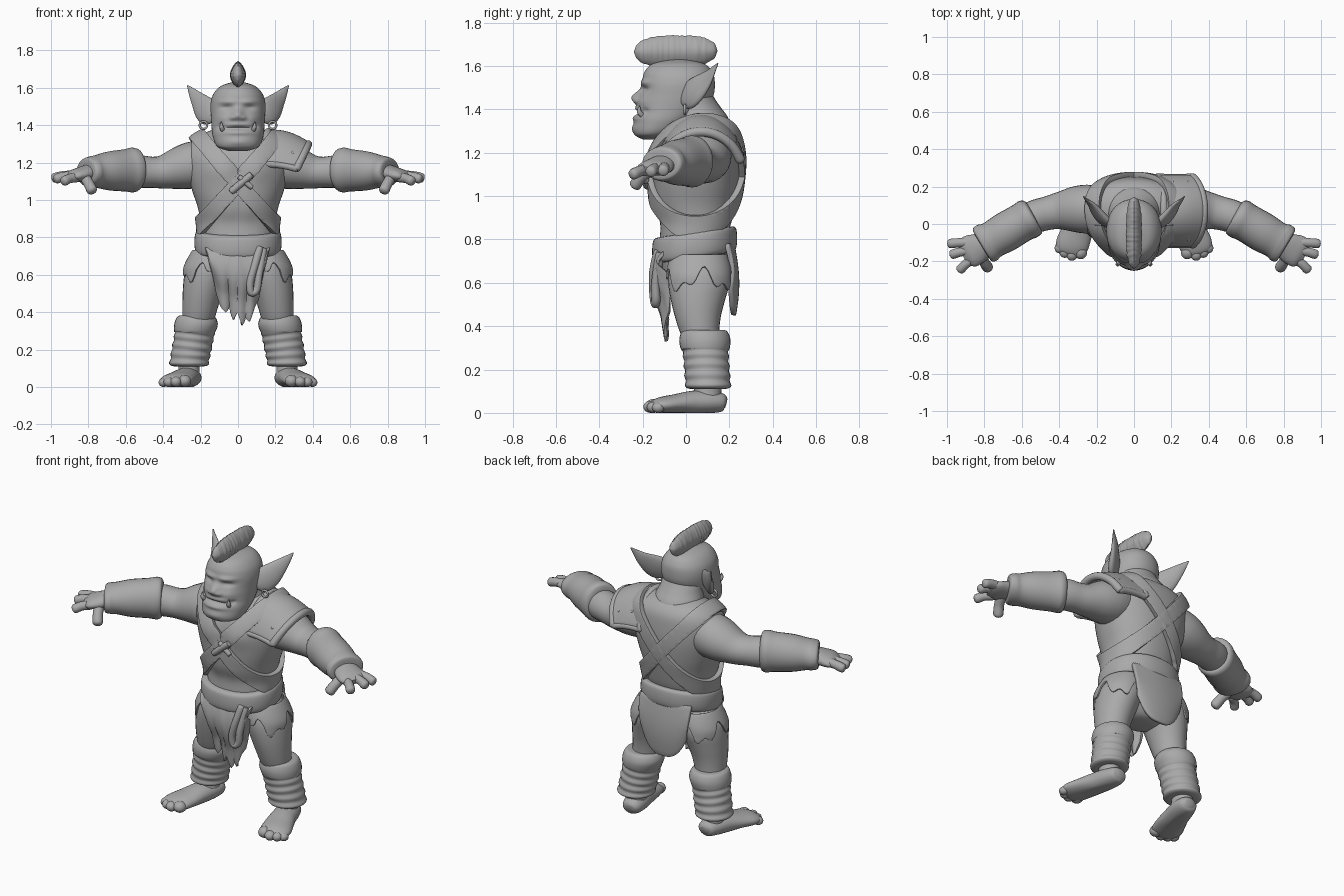
import bpy, bmesh, math, random
from mathutils import Vector, Euler, Matrix

if "Cube" in bpy.data.objects:
    bpy.data.objects.remove(bpy.data.objects["Cube"])

random.seed(4)
grey = bpy.data.materials.new("clay_grey")
grey.diffuse_color = (0.4, 0.4, 0.4, 1)
grey.use_nodes = True
grey.node_tree.nodes["Principled BSDF"].inputs["Base Color"].default_value = grey.diffuse_color
Z = Vector((0, 0, 1))


def finish(name, bm, mirror=False, thick=0.0, offset=0.0):
    """Turn a bmesh into a smooth object, optionally thickened and mirrored."""
    bmesh.ops.recalc_face_normals(bm, faces=bm.faces)
    me = bpy.data.meshes.new(name)
    bm.to_mesh(me)
    bm.free()
    me.materials.append(grey)
    me.polygons.foreach_set("use_smooth", [True] * len(me.polygons))
    me.set_sharp_from_angle(angle=math.radians(50))
    ob = bpy.data.objects.new(name, me)
    bpy.context.collection.objects.link(ob)
    if thick:
        m = ob.modifiers.new("thickness", 'SOLIDIFY')
        m.thickness, m.offset = thick, offset
        b = ob.modifiers.new("soft_edge", 'BEVEL')
        b.width, b.segments = thick * 0.4, 2
        b.limit_method, b.angle_limit = 'ANGLE', math.radians(50)
    if mirror:
        ob.modifiers.new("mirror", 'MIRROR').use_mirror_merge = False
    return ob


def spline(rows, sub):
    """Catmull-Rom interpolation of rows of numbers."""
    rows = [Vector(r) for r in rows]
    out = []
    for i in range(len(rows) - 1):
        a, b, c, d = rows[max(i - 1, 0)], rows[i], rows[i + 1], rows[min(i + 2, len(rows) - 1)]
        for k in range(sub):
            t = k / sub
            out.append(0.5 * (2 * b + (c - a) * t + (2 * a - 5 * b + 4 * c - d) * t * t
                              + (3 * b - a - 3 * c + d) * t ** 3))
    return out + [rows[-1]]


def loft(name, secs, ref=Z, axis=None, n=28, sub=4, p=2.0, mirror=False, tweak=None):
    """Skin rings (x, y, z, radius along ref, radius across) along a smooth path."""
    bm = bmesh.new()
    pts = spline(secs, sub)
    rings = []
    for i, s in enumerate(pts):
        d = pts[min(i + 1, len(pts) - 1)] - pts[max(i - 1, 0)]
        t = axis or Vector(d[:3]).normalized()
        r = Vector(ref)
        u = (r - t * r.dot(t)).normalized()
        v = t.cross(u)
        ring = []
        for k in range(n):
            a = 2 * math.pi * k / n
            ca, sa = math.cos(a), math.sin(a)
            co = (Vector(s[:3]) + u * max(s[3], .002) * math.copysign(abs(ca) ** (2 / p), ca)
                  + v * max(s[4], .002) * math.copysign(abs(sa) ** (2 / p), sa))
            ring.append(bm.verts.new(tweak(co) if tweak else co))
        rings.append(ring)
    for a, b in zip(rings, rings[1:]):
        for k in range(n):
            bm.faces.new((a[k], a[(k + 1) % n], b[(k + 1) % n], b[k]))
    bm.faces.new(rings[0])
    bm.faces.new(rings[-1])
    return finish(name, bm, mirror)


def column(name, secs, x=0.0, **kw):
    """Upright loft from (z, y, half width, half depth)."""
    return loft(name, [(x, y, z, a, b) for z, y, a, b in secs], ref=(1, 0, 0), axis=Z, **kw)


def tube(name, path, r, **kw):
    """Rounded-end tube through points."""
    d0 = (Vector(path[0]) - Vector(path[1])).normalized() * r * .5
    d1 = (Vector(path[-1]) - Vector(path[-2])).normalized() * r * .5
    rows = [(*(Vector(path[0]) + d0), r * .4, r * .4)] + [(*q, r, r) for q in path]
    rows.append((*(Vector(path[-1]) + d1), r * .4, r * .4))
    return loft(name, rows, n=14, **kw)


def blob(name, loc, rad, rot=(0, 0, 0), mirror=False):
    bm = bmesh.new()
    bmesh.ops.create_uvsphere(bm, u_segments=20, v_segments=12, radius=1)
    ob = finish(name, bm, mirror)
    ob.data.transform(Matrix.Translation(loc) @ Euler(rot).to_matrix().to_4x4()
                      @ Matrix.Diagonal((*rad, 1)))


def sheet(name, nu, nv, f, thick, mirror=False, closed=False):
    """Thickened grid surface f(u, v), u and v in 0..1."""
    bm = bmesh.new()
    g = [[bm.verts.new(f(i / nu, j / nv)) for j in range(nv + 1)]
         for i in range(nu if closed else nu + 1)]
    for i in range(nu):
        a, b = g[i], g[(i + 1) % len(g)]
        for j in range(nv):
            bm.faces.new((a[j], b[j], b[j + 1], a[j + 1]))
    return finish(name, bm, mirror, thick)


def bumps(items, front=-.04):
    """Sculpt symmetric soft bumps (x, z, width, height, depth) into the front."""
    def f(c):
        w = min(1, max(0, (front - c.y) / .06))
        dy = sum(h * math.exp(-((abs(c.x) - x) / a) ** 2 - ((c.z - z) / b) ** 2) for x, z, a, b, h in items)
        return Vector((c.x, c.y - dy * w, c.z))
    return f


# Torso with sculpted chest, and neck
torso = column("torso", [(.74, .04, .19, .165), (.81, .035, .195, .155), (.88, .045, .2, .165),
                         (.96, .042, .215, .185), (1.05, .045, .245, .198), (1.15, .052, .272, .2),
                         (1.24, .06, .28, .188), (1.31, .075, .25, .16), (1.355, .085, .185, .115),
                         (1.38, .08, .12, .07)], p=2.2, n=56, sub=5,
               tweak=bumps([(.1, 1.17, .08, .07, .02), (0, 1.16, .025, .1, -.012), (.05, .93, .03, .05, .006)]))
column("neck", [(1.28, .075, .16, .14), (1.36, .065, .14, .13), (1.41, .04, .125, .12), (1.46, .015, .12, .112),
                (1.52, 0, .1, .1)])

# Crossed chest straps, cut as slanted bands from the torso surface
for side, name in ((1, "strap_from_right_shoulder"), (-1, "strap_from_left_shoulder")):
    bm = bmesh.new()
    bm.from_mesh(torso.data)
    nrm = Vector((.76 * side, 0, .65))
    for s in (1, -1):
        bmesh.ops.bisect_plane(bm, geom=bm.verts[:] + bm.edges[:] + bm.faces[:],
                               plane_co=Vector((0, 0, 1.09)) + nrm * .04 * s,
                               plane_no=nrm * s, clear_outer=True)
    finish(name, bm, thick=.027, offset=1.0)
tube("buckle_bar", [(-.03, -.18, 1.05), (.065, -.19, 1.13)], .018)
tube("buckle_pin", [(.01, -.185, 1.12), (.07, -.185, 1.07)], .014)

# Shoulder pad with rims and rivets
def pad(u, v):
    a = math.radians(22 + 136 * v)
    rz = .272 - .065 * u + .02 * math.sin(math.pi * u)
    skew = .05 + .05 * u
    return Vector((.16 + .215 * u - skew * (1 - math.sin(a)), .07 - .195 * math.cos(a),
                   1.09 + rz * math.sin(a)))
sheet("shoulder_pad", 8, 24, pad, .03)
for u in (0, 1):
    tube("pad_rim", [pad(u, k / 8) for k in range(9)], .022)
for v in (0, 1):
    tube("pad_end_rim", [pad(k / 4, v) for k in range(5)], .018)
for u, v in ((.3, .15), (.75, .15), (.3, .85), (.75, .85)):
    blob("pad_rivet", pad(u, v), (.012, .02, .014))

# Head with sculpted brow, nose, eye sockets, cheeks and grin
face = bumps([(.055, 1.525, .05, .014, .012), (.06, 1.493, .035, .014, -.014), (0, 1.455, .026, .03, .036),
              (.03, 1.44, .016, .014, .014), (.075, 1.435, .04, .025, .01), (0, 1.385, .08, .007, -.014),
              (.095, 1.395, .014, .012, -.012), (0, 1.405, .07, .01, .008), (0, 1.36, .08, .012, .01),
              (0, 1.31, .06, .02, .008)], -.07)
column("head", [(1.262, -.16, .05, .04), (1.285, -.145, .11, .092), (1.34, -.105, .135, .135),
                (1.40, -.07, .142, .155), (1.46, -.045, .146, .17), (1.52, -.035, .146, .168),
                (1.57, -.035, .13, .158), (1.61, -.035, .09, .12), (1.633, -.035, .02, .03)],
       p=2.15, n=96, sub=10, tweak=face)
loft("tusk", [(.08, -.2, 1.37, .012, .012), (.088, -.216, 1.39, .011, .011),
              (.09, -.214, 1.418, .002, .002)], ref=(1, 0, 0), n=10, mirror=True)

# Pointed ears and earrings
loft("ear", [(.125, -.01, 1.455, .04, .02), (.155, .015, 1.465, .068, .026), (.185, .05, 1.495, .066, .026),
             (.222, .1, 1.545, .04, .016), (.253, .13, 1.588, .017, .007), (.27, .147, 1.612, .003, .003)],
     ref=(-.35, .0, 1), mirror=True)
tube("earring", [(.185 + .02 * math.sin(a * .7), -.005, 1.4 + .02 * math.cos(a * .7))
                 for a in range(10)], .006, ref=(0, 1, 0), mirror=True)

# Mohawk with uneven tufts
rows = []
for k in range(41):
    t = k / 40
    e = (1 - abs(2 * t - 1) ** 3.2) ** .5
    rows.append((0, -.24 + .385 * t, 1.666 + .005 * t, .072 * e * random.uniform(.97, 1.04),
                 .043 * e * random.uniform(.92, 1.05)))
loft("mohawk", rows, axis=Vector((0, 1, 0)), n=16, sub=2, p=1.5)

# Arms, bracers and hands
loft("arm", [(.17, .08, 1.2, .12, .12), (.25, .08, 1.185, .125, .13), (.32, .078, 1.168, .113, .122),
             (.4, .07, 1.15, .09, .1), (.46, .058, 1.148, .083, .09), (.54, .035, 1.152, .088, .088),
             (.64, -.02, 1.15, .08, .08)], mirror=True)
loft("bracer", [(.535, .045, 1.16, .08, .07), (.542, .041, 1.16, .11, .098), (.565, .027, 1.16, .12, .108),
                (.605, .005, 1.158, .113, .104), (.69, -.045, 1.155, .104, .106), (.755, -.083, 1.152, .088, .1),
                (.785, -.1, 1.15, .083, .108), (.81, -.115, 1.15, .074, .1), (.815, -.118, 1.15, .05, .06)],
     mirror=True)
loft("palm", [(.79, -.105, 1.148, .045, .065), (.84, -.132, 1.136, .04, .082), (.885, -.15, 1.127, .032, .085),
              (.915, -.165, 1.122, .014, .06)], mirror=True)
for path in ([(.86, -.1, 1.13), (.93, -.1, 1.13), (.984, -.105, 1.117)],
             [(.87, -.14, 1.128), (.93, -.15, 1.125), (.972, -.163, 1.112)],
             [(.86, -.185, 1.12), (.9, -.215, 1.115), (.93, -.245, 1.1)]):
    tube("finger", path, .025, mirror=True)
tube("thumb", [(.82, -.16, 1.125), (.8, -.205, 1.09), (.78, -.235, 1.05)], .028, ref=(1, 0, 0), mirror=True)

# Belt, tilted down at the front
column("belt", [(.715, .04, .19, .155), (.72, .04, .222, .184), (.75, .04, .232, .195), (.80, .04, .232, .195),
                (.83, .04, .222, .186), (.835, .04, .19, .155)], n=48, p=2.2,
       tweak=lambda c: Vector((c.x, c.y, c.z + .15 * (c.y - .04))))

# Hips, thighs and ragged trouser legs
column("hips", [(.77, .04, .2, .16), (.7, .045, .225, .16), (.62, .055, .24, .155), (.53, .055, .13, .1),
                (.51, .055, .05, .05)], n=36)
loft("thigh", [(.12, .06, .73, .09, .11), (.148, .06, .66, .12, .137), (.165, .06, .6, .122, .142),
               (.185, .055, .52, .11, .125), (.2, .055, .44, .097, .105), (.212, .065, .36, .085, .088),
               (.23, .09, .28, .07, .07)], ref=(1, 0, 0), axis=Z, mirror=True)
def trouser(u, v):
    a = 2 * math.pi * u
    low = .61 + .04 * math.sin(4 * a + 1) + .025 * math.sin(9 * a)
    z = .73 + (low - .73) * v
    k = min(1, max(0, (.75 - z) / .12))
    r = .8 + .2 * math.sin(k * math.pi / 2)
    return Vector((.125 + .038 * k + .127 * r * math.cos(a), .06 + .146 * r * math.sin(a), z))
sheet("trouser_leg", 64, 8, trouser, .01, mirror=True, closed=True)

# Ragged loincloth, back flap and hanging cord
hem = [.62, .5, .43, .4, .43, .36, .4, .33, .37, .35, .43, .47, .62]
def front_cloth(u, v):
    h = u * 12
    i = min(int(h), 11)
    low = hem[i] + (hem[i + 1] - hem[i]) * (h - i)
    x = (-.175 + .345 * u) * (1 - .25 * v)
    return Vector((x, -.128 - .03 * math.sin(math.pi * min(1, 1.4 * v)) + x * x + .035 * v * v
                   + .007 * math.sin(u * 22) * v, .74 + (low - .74) * v))
sheet("loincloth", 36, 12, front_cloth, .016)
def back_cloth(u, v):
    s = 2 * u - 1
    x = .17 * s * (1 - .15 * v * v)
    low = .45 + .13 * abs(s) ** 3
    return Vector((x, .212 + .022 * math.sin(math.pi * min(1, v * .9)) - .9 * x * x, .78 + (low - .78) * v))
sheet("back_flap", 20, 10, back_cloth, .024)
tube("hanging_cord", [(.115, -.13, .74), (.09, -.15, .65), (.065, -.15, .56), (.07, -.143, .505),
                      (.1, -.138, .52), (.112, -.14, .6), (.135, -.12, .73)], .02, ref=(0, 1, 0))

# Wrapped shin guards with a fur roll on top
wrap = [(.225, .085, .382, .06, .07), (.224, .085, .378, .098, .103), (.224, .087, .34, .116, .118),
        (.23, .088, .3, .112, .114), (.233, .09, .282, .102, .104)]
for k in range(7):
    t = k / 6
    b = .104 + .003 * (-1) ** k
    wrap.append((.237 + .025 * t, .092 + .01 * t, .26 - .135 * t, b, b))
wrap += [(.262, .102, .112, .09, .09), (.262, .102, .11, .05, .05)]
loft("shin_guard", wrap, ref=(1, 0, 0), axis=Z, mirror=True,
     tweak=lambda c: Vector((c.x, c.y, c.z + (.12 * (c.x - .24) if c.z < .29 else 0) * min(1, max(0, (c.z - .11) / .1)))))

# Ankles, feet and toes with flat soles
flat = lambda c: Vector((c.x, c.y, max(c.z, 0)))
loft("ankle", [(.262, .1, .16, .06, .065), (.262, .1, .1, .056, .063), (.262, .09, .04, .06, .07)],
     ref=(1, 0, 0), axis=Z, mirror=True)
loft("foot", [(.248, .186, .045, .02, .025), (.25, .168, .048, .042, .052), (.262, .11, .05, .052, .067),
              (.283, .03, .048, .054, .073), (.308, -.05, .042, .044, .084), (.33, -.11, .036, .038, .088),
              (.34, -.15, .03, .028, .075), (.345, -.17, .028, .012, .05)], mirror=True, tweak=flat)
for x, y, r in ((.285, -.15, .032), (.332, -.163, .028), (.37, -.15, .026), (.398, -.128, .024)):
    blob("toe", (x, y, r), (r * 1.1, r * 1.2, r), mirror=True)
